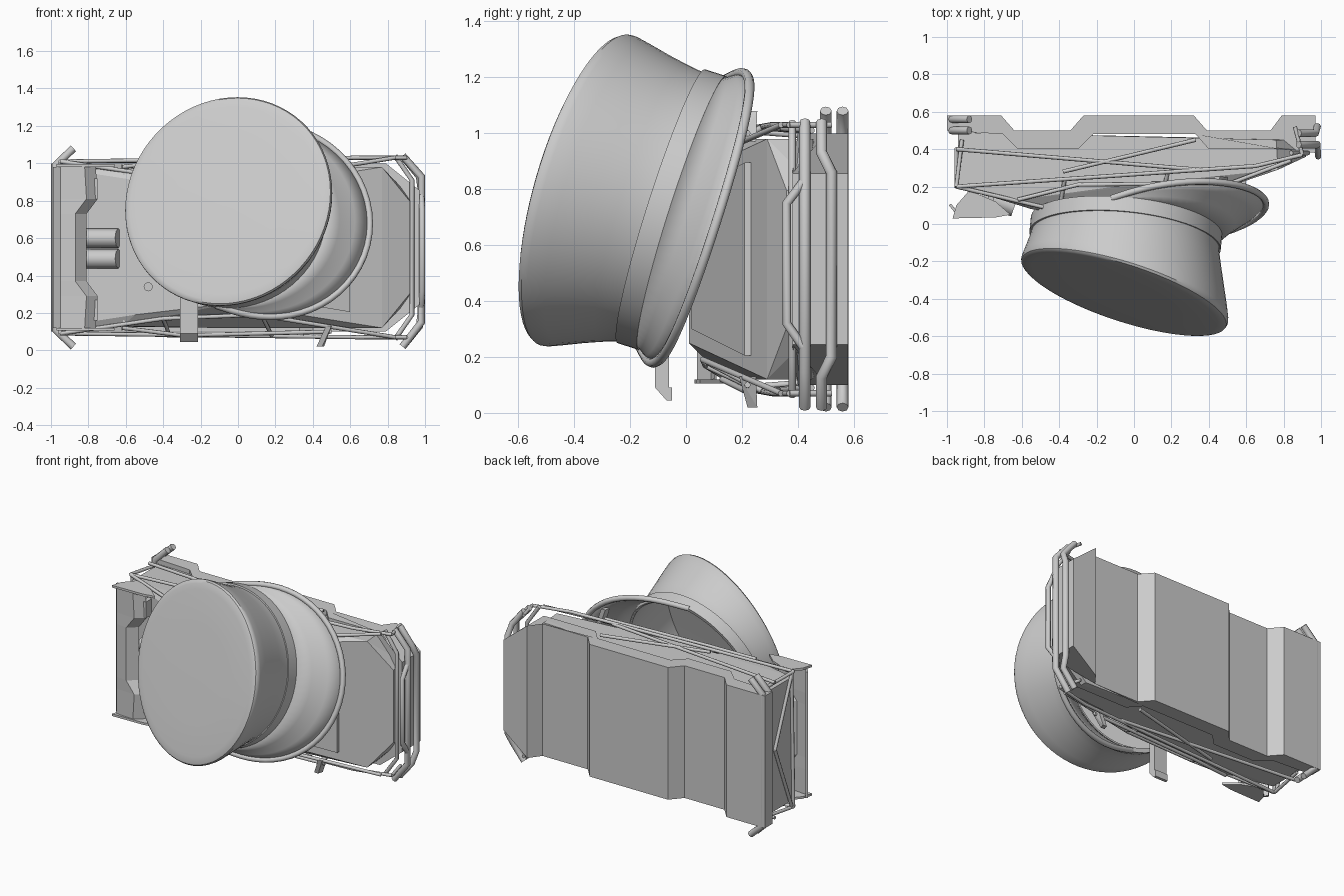
import bpy, bmesh
from math import sin, cos, pi
from mathutils import Vector as V

if "Cube" in bpy.data.objects:
    bpy.data.objects.remove(bpy.data.objects["Cube"])

MID = 0.55  # the vehicle is symmetric about z = MID


def make(name, verts, faces, smooth=False):
    me = bpy.data.meshes.new(name)
    me.from_pydata([tuple(v) for v in verts], [], faces)
    bm = bmesh.new()
    bm.from_mesh(me)
    bmesh.ops.remove_doubles(bm, verts=bm.verts, dist=1e-5)
    bmesh.ops.recalc_face_normals(bm, faces=bm.faces)
    bm.to_mesh(me)
    bm.free()
    ob = bpy.data.objects.new(name, me)
    bpy.context.collection.objects.link(ob)
    if smooth:
        for o in bpy.context.selected_objects:
            o.select_set(False)
        bpy.context.view_layer.objects.active = ob
        ob.select_set(True)
        bpy.ops.object.shade_smooth_by_angle(angle=0.6)
    return ob


def prism(name, pts, z0, z1):
    n = len(pts)
    vs = [(x, y, z) for z in (z0, z1) for x, y in pts]
    fs = [tuple(range(n)), tuple(range(n, 2 * n))]
    fs += [(i, (i + 1) % n, n + (i + 1) % n, n + i) for i in range(n)]
    return make(name, vs, fs)


def loft(name, rings, closed=True, smooth=True):
    n = len(rings[0])
    fs = []
    for r in range(len(rings) - 1):
        for i in range(n if closed else n - 1):
            j = (i + 1) % n
            fs.append((r * n + i, r * n + j, (r + 1) * n + j, (r + 1) * n + i))
    return make(name, [p for r in rings for p in r], fs, smooth)


def hull(name, pts):
    me = bpy.data.meshes.new(name)
    bm = bmesh.new()
    for p in pts:
        bm.verts.new(p)
    res = bmesh.ops.convex_hull(bm, input=bm.verts)
    bmesh.ops.dissolve_limit(bm, angle_limit=0.02, verts=bm.verts, edges=bm.edges)
    bm.to_mesh(me)
    bm.free()
    ob = bpy.data.objects.new(name, me)
    bpy.context.collection.objects.link(ob)
    return ob


def tube(name, pts, r):
    cu = bpy.data.curves.new(name, 'CURVE')
    cu.dimensions = '3D'
    cu.bevel_depth = r
    cu.bevel_resolution = 2
    cu.use_fill_caps = True
    sp = cu.splines.new('POLY')
    sp.points.add(len(pts) - 1)
    for p, q in zip(sp.points, pts):
        p.co = (*q, 1)
    ob = bpy.data.objects.new(name, cu)
    bpy.context.collection.objects.link(ob)
    return ob


def both(pts):  # (x, y, half width) -> both sides
    return [(x, y, MID + s * h) for s in (-1, 1) for x, y, h in pts]


# Stepped floor pan with wheel recesses, narrowed at the nose
low = [(-1, .58), (-.71, .58), (-.64, .5), (-.34, .5), (-.27, .58), (.32, .58),
       (.39, .5), (.73, .5), (.79, .58), (.97, .58)]
top = [(.97, .38), (.79, .4), (.4, .4), (.33, .48), (-.22, .48), (-.3, .4), (-.62, .4), (-.7, .48), (-1, .5)]
pan = prism("floor_pan", low + top, .1, 1.0)
for v in pan.data.vertices:
    if v.co.x > .9:
        v.co.z = MID + (v.co.z - MID) * .68

# Faceted upper body with sloping hood
hull("body", both([(-.94, .49, .42), (.76, .45, .43), (.92, .45, .27), (-.94, .2, .42),
                   (-.62, .13, .42), (-.1, .2, .43), (.77, .29, .43), (.92, .36, .245),
                   (-.55, .08, .36), (-.05, .01, .3)]))
# Raised hood panel
hull("hood_panel", both([(.02, .02, .25), (.02, .05, .25), (.6, .21, .345), (.6, .24, .345)]))
# Rear deck strip and filler cap
hull("deck_seam", both([(-.615, .11, .4), (-.605, .11, .4), (-.615, .16, .4), (-.605, .16, .4)]))
tube("filler_cap", [(-.48, .12, .34), (-.48, .035, .34)], .025)

# Twin exhausts
for i, z in enumerate((.49, .6)):
    tube("exhaust_%d" % i, [(-.81, .15, z), (-.64, .09, z)], .052)

# Rear wing and end plates
st = [(.12, -.76), (.29, -.75), (.37, -.81), (.73, -.81), (.81, -.75), (.98, -.76)]
wing = loft("rear_wing", [[(-.99, .1, z), (-.95, .05, z), (x - .06, .04, z), (x, .09, z)]
                          for z, x in st], closed=False, smooth=False)
m = wing.modifiers.new("thick", 'SOLIDIFY')
m.thickness = .015
for i, z in enumerate((.105, .98)):
    prism("wing_end_%d" % i, [(-.97, .03), (-.95, .1), (-.88, .18), (-.74, .12), (-.66, .05), (-.74, .035)], z, z + .015)
for i, z in enumerate((.16, .81)):
    prism("wing_bracket_%d" % i, [(-.78, .08), (-.75, .08), (-.75, .25), (-.78, .25)], z, z + .11)

# Bumpers
for i, y in enumerate((.5, .56)):
    tube("rear_bumper_%d" % i, [(-.88, y, .02), (-.975, y, .11), (-.975, y, .99), (-.88, y, 1.08)], .021)
tube("front_bumper_upper", [(.88, .425, .02), (.98, .425, .15), (.98, .425, .93), (.88, .425, 1.04)], .02)
tube("front_bumper_lower", [(.88, .485, .02), (.97, .485, .13), (.98, .52, .2), (.98, .52, .86),
                            (.97, .485, .93), (.88, .485, 1.04)], .02)
tube("front_bumper_hoop", [(.98, .43, .22), (.985, .36, .32), (.985, .36, .75), (.98, .43, .84)], .016)
tube("nose_bar", [(.84, .38, .06), (.93, .38, .19), (.93, .38, .91), (.84, .38, 1.04)], .013)

# Side cage tubes, mirrored, as (x, y, half width)
cage = [
    [(-.95, .2, .46), (.65, .31, .48), (.9, .37, .48)],
    [(-.95, .4, .46), (.35, .29, .47)],
    [(-.38, .28, .47), (.33, .45, .46)],
    [(-.95, .2, .46), (-.4, .07, .38), (.1, .06, .36), (.84, .34, .48)],
    [(-.95, .2, .46), (-.92, .45, .44)],
    [(-.4, .07, .38), (-.37, .24, .46)],
    [(.13, .08, .37), (.18, .27, .47)],
    [(-.62, .13, .43), (-.3, .21, .47), (.5, .22, .45)],
    [(.9, .37, .48), (.86, .52, .48)],
]
for i, path in enumerate(cage):
    for s in (-1, 1):
        tube("cage_tube_%d" % i, [(x, y, MID + s * h) for x, y, h in path], .011)
# Rear cross braces
for i, (a, b) in enumerate(((.09, 1.01), (.55, .1), (.55, 1.0))):
    tube("rear_brace_%d" % i, [(-.95, .2 if i == 0 else .4, a), (-.95, .22, b)], .011)

# Side mirrors and a hanging side plate
for s in (-1, 1):
    hull("side_mirror", [(x + dx, y, MID + s * h) for dx in (0, .03) for x, y, h in
                         ((.47, .19, .42), (.47, .25, .42), (.42, .22, .53), (.43, .255, .53))])
prism("side_plate", [(-.31, -.11), (-.215, -.11), (-.215, -.06), (-.31, -.06)], .09, .32)
hull("side_plate_foot", [(x, y, z) for x in (-.31, -.215) for y, z in
                         ((-.11, .09), (-.05, .09), (-.07, .045), (-.05, .045))])

# ---- Peaked cap ----
C0, N0 = V((-.045, -.06, .73)), V((-.1, -1, .32)).normalized()
C1, N1 = V((-.05, -.375, .80)), V((-.33, -1, .29)).normalized()
SEG = 72


def ring_point(t, r, a, off=0):
    n = N0.lerp(N1, t).normalized()
    u = (V((1, 0, 0)) - n * n.x).normalized()
    return C0.lerp(C1, t) + n * off + (u * cos(a) + n.cross(u) * sin(a)) * r


def ring(t, r, off=0):
    return [ring_point(t, r, 2 * pi * i / SEG, off) for i in range(SEG)]


# Flared crown with inner lining
outer = [(0, .505), (.12, .506), (.3, .52), (.5, .538), (.75, .563), (.9, .577), (.95, .578),
         (.985, .57), (1, .553), (1.01, .52), (1.02, .3), (1.02, 0)]
loft("cap_crown", [ring(t, r) for t, r in outer])
loft("cap_lining", [ring(0, .505, -.045), ring(0, .485, -.045), ring(.4, .5), ring(.85, .53), ring(.9, 0)])
# Band
loft("cap_band", [ring(0, .5, .03), ring(0, .514, .03), ring(0, .514, -.05), ring(0, .49, -.05)])

# Curved visor and its rounded rim
rows = [[], [], [], []]
for i in range(41):
    k = -1 + i / 20
    a = k * pi * .55
    c = max(cos(k * pi / 2), 0)
    for j in range(4):
        f = j / 3
        rows[j].append(ring_point(0, .505 + .225 * f * c ** 1.4, a, -.04 - .205 * c * f ** .85))
visor = loft("cap_visor", rows, closed=False)
m = visor.modifiers.new("thick", 'SOLIDIFY')
m.thickness = .012
tube("cap_visor_rim", rows[3], .018)
